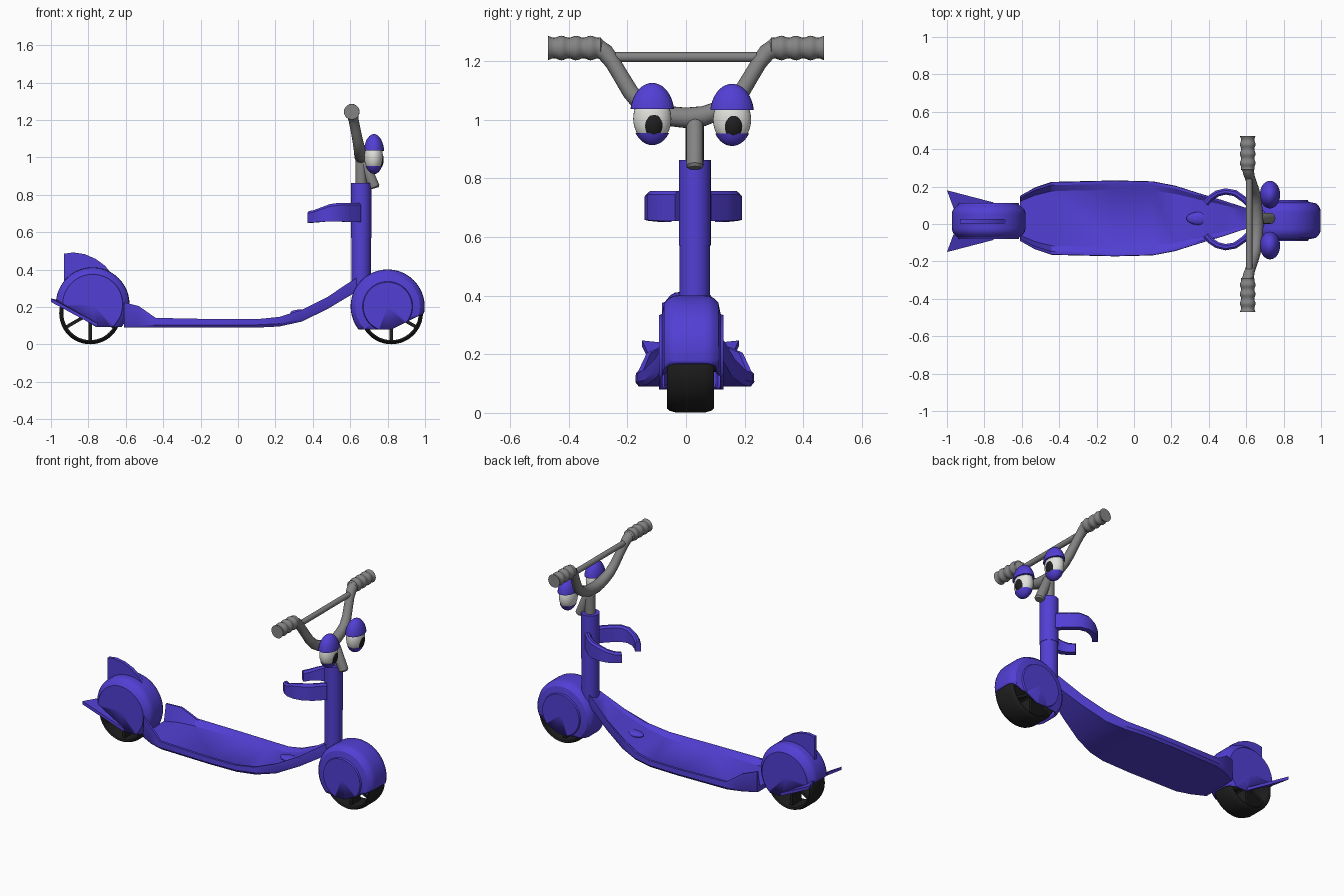
import bpy, bmesh, math
from mathutils import Vector

if "Cube" in bpy.data.objects:
    bpy.data.objects.remove(bpy.data.objects["Cube"])


def material(name, rgb):
    m = bpy.data.materials.new(name)
    m.diffuse_color = (*rgb, 1)
    m.use_nodes = True
    m.node_tree.nodes["Principled BSDF"].inputs["Base Color"].default_value = m.diffuse_color
    return m


PURPLE = material("purple_paint", (0.085, 0.05, 0.66))
GREY = material("grey_metal", (0.23, 0.23, 0.23))
BLACK = material("black_rubber", (0.014, 0.014, 0.014))
WHITE = material("eye_white", (0.75, 0.75, 0.72))


def finish(bm, name, mat, recalc=True):
    if recalc:
        bmesh.ops.recalc_face_normals(bm, faces=bm.faces[:])
    me = bpy.data.meshes.new(name)
    bm.to_mesh(me)
    bm.free()
    me.materials.append(mat)
    ob = bpy.data.objects.new(name, me)
    bpy.context.collection.objects.link(ob)
    return ob


def loft_bm(rings, caps=True, loop=False):
    """Skin a list of closed rings of points."""
    bm = bmesh.new()
    vs = [[bm.verts.new(p) for p in r] for r in rings]
    pairs = list(zip(vs, vs[1:])) + ([(vs[-1], vs[0])] if loop else [])
    for a, b in pairs:
        n = len(a)
        for i in range(n):
            j = (i + 1) % n
            bm.faces.new((a[i], a[j], b[j], b[i]))
    if caps and not loop:
        bm.faces.new(vs[0])
        bm.faces.new(vs[-1])
    bmesh.ops.recalc_face_normals(bm, faces=bm.faces[:])
    return bm


def tube(name, path, radii, mat, ref=(1, 0, 0), seg=20):
    pts = [Vector(p) for p in path]
    if not isinstance(radii, (list, tuple)):
        radii = [radii] * len(pts)
    rings = []
    for i, p in enumerate(pts):
        t = (pts[min(i + 1, len(pts) - 1)] - pts[max(i - 1, 0)]).normalized()
        n = (Vector(ref) - t * t.dot(Vector(ref))).normalized()
        b = t.cross(n)
        rings.append([p + radii[i] * (n * math.cos(a) + b * math.sin(a))
                      for a in (math.tau * k / seg for k in range(seg))])
    return finish(loft_bm(rings), name, mat)


def revolve_y(profile, centre, seg=48, loop=False):
    """Turn (radius, y) points around the y axis."""
    c = Vector(centre)
    rings = [[c + Vector((r * math.cos(a), y, r * math.sin(a)))
              for a in (math.tau * k / seg for k in range(seg))] for r, y in profile]
    return loft_bm(rings, True, loop)


def keep(bm, point, normal, fill=False):
    """Cut off everything behind a plane."""
    res = bmesh.ops.bisect_plane(bm, geom=bm.verts[:] + bm.edges[:] + bm.faces[:],
                                 plane_co=point, plane_no=normal, clear_inner=True)
    if fill:
        edges = [e for e in res["geom_cut"] if isinstance(e, bmesh.types.BMEdge)]
        bmesh.ops.holes_fill(bm, edges=edges)


def ellipsoid(name, c, r, mat, cut=None):
    bm = bmesh.new()
    bmesh.ops.create_uvsphere(bm, u_segments=28, v_segments=20, radius=1)
    for v in bm.verts:
        v.co = Vector(c) + Vector([a * b for a, b in zip(v.co, r)])
    if cut:
        keep(bm, (0, 0, cut[0]), (0, 0, cut[1]), True)
    return finish(bm, name, mat)


# deck: dished board, stations of (x, half width, bottom, lip, floor)
stations = [(-.61, .12, .09, .225, .12), (-.53, .165, .09, .205, .12),
            (-.44, .195, .09, .142, .115), (-.1, .203, .09, .135, .115),
            (.1, .198, .09, .135, .115), (.22, .175, .096, .147, .128),
            (.34, .137, .122, .185, .168), (.48, .095, .19, .255, .24),
            (.58, .062, .25, .322, .315), (.64, .045, .285, .36, .355)]
CY = .03
half = lambda w, b, l, f: [(.94 * w, b), (w, b + .015), (w * .99, l), (w * .91, l), (w * .75, f)]
rings = []
for x, w, b, l, f in stations:
    h = half(w, b, l, f)
    rings.append([(x, CY + y, z) for y, z in h] + [(x, CY - y, z) for y, z in reversed(h)])
finish(loft_bm(rings), "deck", PURPLE)
ellipsoid("deck_bump", (.35, CY, .17), (.07, .035, .018), PURPLE)


# mudguards: turned hollow shells, open below
def mudguard(name, c, r, disc, w, planes):
    side = [(.001, w), (disc, w), (disc + .004, w - .01), (r * .87, w * .84),
            (r * .95, w * .7), (r * .99, w * .55), (r, w * .38)]
    bm = revolve_y(side + [(a, -b) for a, b in reversed(side)], c)
    for p, n in planes:
        keep(bm, p, n)
    ob = finish(bm, name, PURPLE, False)
    s = ob.modifiers.new("shell", "SOLIDIFY")
    s.thickness, s.offset = .012, -1


mudguard("front_mudguard", (.8, .018, .203), .198, .13, .11,
         [((0, 0, .08), (0, 0, 1)), ((.82, 0, .08), (-.09, 0, .18))])
mudguard("rear_mudguard", (-.777, .015, .215), .197, .16, .096,
         [((0, 0, .092), (0, 0, 1)), ((-.77, 0, .1), (.14, 0, .23))])

# rear upright fin
fin = [(-.93, .28), (-.93, .485), (-.88, .492), (-.82, .483), (-.76, .457),
       (-.71, .42), (-.67, .37), (-.70, .3)]
finish(loft_bm([[(x, y, z) for x, z in fin] for y in (.004, .026)]), "rear_fin", PURPLE)

# rear tail wings
for s, n in ((1, "left"), (-1, "right")):
    tri = [(-1, .165, .235), (-.965, .07, .225), (-.75, .08, .1), (-.75, .1, .1)]
    finish(loft_bm([[(x, .015 + s * y, z + d) for x, y, z in tri] for d in (-.008, .012)]),
           n + "_tail_wing", PURPLE)

# wheels: thin wide tyres with six spokes and a hub
for n, cx, cz, w in (("front", .82, .17, .08), ("rear", -.79, .167, .075)):
    cy, R = .015, cz - .001
    prof = [(R, .6 * w), (R - .006, .88 * w), (R - .014, w), (R - .022, w * .93),
            (R - .022, -w * .93), (R - .014, -w), (R - .006, -.88 * w), (R, -.6 * w)]
    finish(revolve_y(prof, (cx, cy, cz), 48, True), n + "_tyre", BLACK)
    tube(n + "_hub", [(cx, cy - .088, cz), (cx, cy + .088, cz)], .03, BLACK)
    for k in range(6):
        a = math.radians(30 + 60 * k)
        d = Vector((math.cos(a), 0, math.sin(a)))
        t = Vector((-d.z, 0, d.x)) * .009
        y = Vector((0, .045, 0))
        c = Vector((cx, cy, cz))
        ring = lambda q: [q + t + y, q - t + y, q - t - y, q + t - y]
        finish(loft_bm([ring(c + d * .015), ring(c + d * (R - .015))]), f"{n}_spoke_{k}", BLACK)

# steering column in two sleeves, then the grey stem
tube("lower_column", [(.658, CY, .28), (.658, CY, .572)], .052, PURPLE, seg=32)
tube("upper_column", [(.658, CY, .57), (.658, CY, .863)], .0545, PURPLE, seg=32)
tube("stem", [(.658, CY, .85), (.658, CY, 1.0)], .031, GREY)
tube("nose", [(.655, CY, 1.01), (.668, CY, .985), (.729, CY, .842), (.731, CY, .835)],
     [.02, .029, .029, .022], GREY, ref=(0, 1, 0))

# curved arms
arm = [(.645, .05, .655, .757), (.59, .105, .655, .757), (.54, .14, .657, .757),
       (.49, .149, .658, .75), (.445, .138, .655, .732), (.41, .115, .652, .718),
       (.383, .085, .65, .713)]
for s, n in ((1, "left"), (-1, "right")):
    rings = []
    for i, (x, d, lo, hi) in enumerate(arm):
        a, b = arm[max(i - 1, 0)], arm[min(i + 1, len(arm) - 1)]
        t = Vector((b[0] - a[0], b[1] - a[1])).normalized()
        nx, ny = t.y * .017, -t.x * .017
        rings.append([(x + k * nx, .025 + s * (d + k * ny), z) for k, z in
                      ((-1, lo), (1, lo), (1, hi - .012), (.4, hi), (-.4, hi), (-1, hi - .012))])
    finish(loft_bm(rings), n + "_arm", PURPLE)

# handlebar, mirrored halves of (y, z), leaning back as it rises
lean = lambda y, z: (.658 - (z - 1.0) * .2, y, z)
bar = [(.33, 1.245), (.3, 1.243), (.275, 1.228), (.25, 1.195), (.22, 1.145),
       (.19, 1.095), (.155, 1.055), (.11, 1.03), (.06, 1.012)]
tube("handlebar", [lean(y, z) for y, z in bar] + [lean(0, 1.006)] +
     [lean(-y, z) for y, z in reversed(bar)],
     [.033, .033, .03, .027, .027, .028, .03, .032, .034, .035,
      .034, .032, .03, .028, .027, .027, .03, .033, .033], GREY)
tube("crossbar", [lean(-.26, 1.213), lean(.26, 1.213)], .017, GREY)

# rippled grips
for s, n in ((1, "left"), (-1, "right")):
    N = 28
    ys = [.285 + (.47 - .285) * k / N for k in range(N + 1)]
    tube(n + "_grip", [(.608, s * y, 1.244) for y in ys],
         [.028] + [.0385 + .0035 * math.cos(math.tau * (y - .325) / .05) for y in ys[1:]], GREY)

# eyes with upper and lower lids
for n, y, z in (("left", .157, 1.0), ("right", -.115, 1.003)):
    ellipsoid(n + "_eyeball", (.725, y, z), (.05, .065, .083), WHITE)
    ellipsoid(n + "_upper_lid", (.727, y, z + .018), (.055, .075, .104), PURPLE, (z + .033, 1))
    ellipsoid(n + "_lower_lid", (.726, y, z), (.052, .068, .09), PURPLE, (z - .048, -1))
    ellipsoid(n + "_pupil", (.745, y + .003, z - .014), (.034, .04, .053), BLACK)

# smooth shading with crisp edges
for ob in bpy.data.objects:
    ob.select_set(True)
    bpy.context.view_layer.objects.active = ob
bpy.ops.object.shade_smooth_by_angle(angle=math.radians(32))
